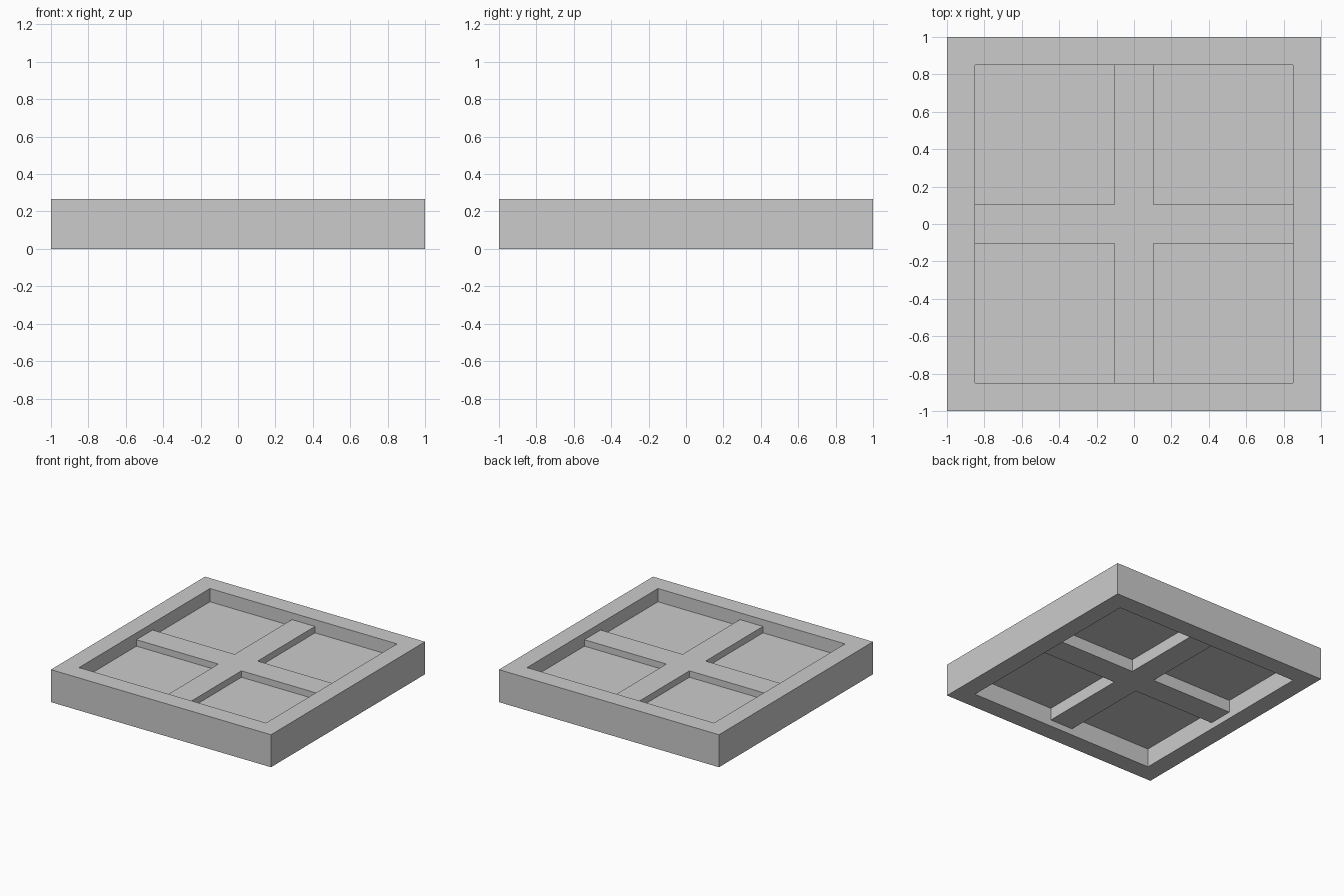
import bpy, bmesh

if "Cube" in bpy.data.objects:
    bpy.data.objects.remove(bpy.data.objects["Cube"])

HEIGHT = 0.267   # full frame height
INNER = 0.85     # half size of the window opening
BAR = 0.105      # half width of the cross bars


def square(r):
    return [(-r, -r), (r, -r), (r, r), (-r, r)]


def finish(name, bm):
    bmesh.ops.recalc_face_normals(bm, faces=bm.faces)
    mesh = bpy.data.meshes.new(name)
    bm.to_mesh(mesh)
    bm.free()
    obj = bpy.data.objects.new(name, mesh)
    bpy.context.collection.objects.link(obj)
    return obj


def prism(name, outline, z0, z1):
    """Extrude a flat outline from z0 up to z1."""
    bm = bmesh.new()
    face = bm.faces.new([bm.verts.new((x, y, z0)) for x, y in outline])
    ext = bmesh.ops.extrude_face_region(bm, geom=[face])
    top = [v for v in ext["geom"] if isinstance(v, bmesh.types.BMVert)]
    bmesh.ops.translate(bm, verts=top, vec=(0, 0, z1 - z0))
    return finish(name, bm)


# Outer frame: rectangular section swept round the square opening
bm = bmesh.new()
section = [(1.0, 0), (1.0, HEIGHT), (INNER, HEIGHT), (INNER, 0)]
rings = [[bm.verts.new((x, y, z)) for x, y in square(r)] for r, z in section]
for i in range(4):
    a, b = rings[i], rings[(i + 1) % 4]
    for j in range(4):
        k = (j + 1) % 4
        bm.faces.new((a[j], a[k], b[k], b[j]))
finish("window_frame", bm)

# Glazing bars: one plus-shaped outline, built by turning one arm
outline = []
arm = [(INNER, -BAR), (INNER, BAR), (BAR, BAR)]
for _ in range(4):
    outline += arm
    arm = [(-y, x) for x, y in arm]
prism("cross_bars", outline, 0.053, 0.211)

# Thin pane set inside the frame
prism("pane", square(INNER), 0.154, 0.158)
